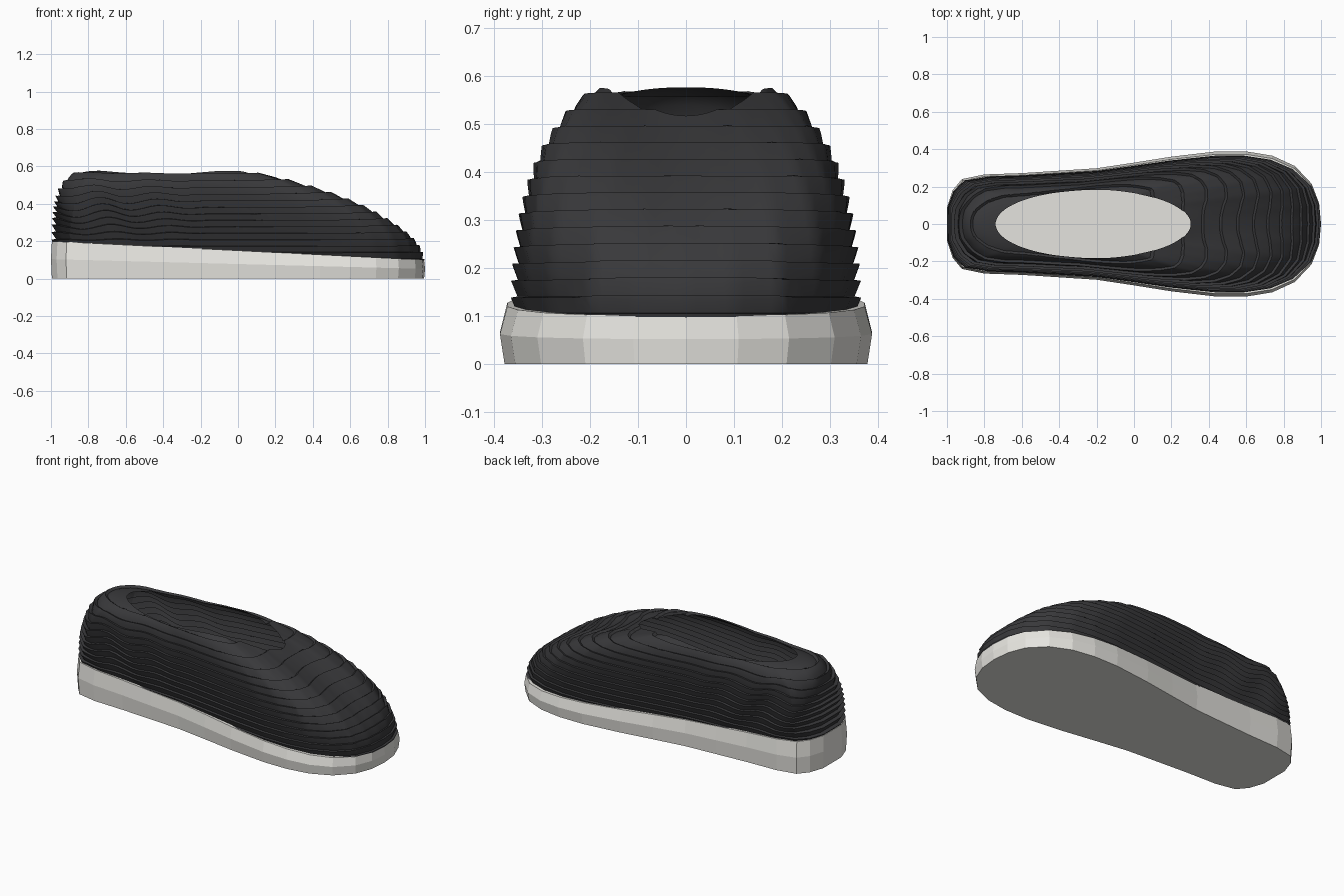
import bpy, bmesh
from math import atan2, sin, cos, pi
from mathutils import Vector

if "Cube" in bpy.data.objects:
    bpy.data.objects.remove(bpy.data.objects["Cube"])

# Half outline of the sole, toe to heel (x, half width)
HALF = [(1, 0), (.99, .11), (.95, .215), (.86, .31), (.74, .365), (.6, .388),
        (.44, .388), (.2, .36), (0, .328), (-.2, .298), (-.4, .285), (-.6, .272),
        (-.8, .265), (-.92, .24), (-.97, .18), (-1, .09)]
OUTLINE = HALF + [(x, -y) for x, y in HALF[:0:-1]]
# Height of the foot opening along its length
RIM = [(-.74, .57), (-.55, .56), (-.35, .555), (-.1, .57), (.02, .568), (.2, .535), (.3, .508)]
STEP, GAP, SUB, ROWS = .0345, .003, 5, 16


def sole_top(x):
    return .15 - .05 * x


def rim_z(x):
    x = min(max(x, RIM[0][0]), RIM[-1][0])
    for (a, za), (b, zb) in zip(RIM, RIM[1:]):
        if x <= b:
            return za + (zb - za) * (x - a) / (b - a)


def finish(bm, name, color):
    me = bpy.data.meshes.new(name)
    bm.to_mesh(me)
    bm.free()
    ob = bpy.data.objects.new(name, me)
    bpy.context.collection.objects.link(ob)
    mat = bpy.data.materials.new(name + "_material")
    mat.diffuse_color = (*color, 1)
    mat.use_nodes = True
    mat.node_tree.nodes["Principled BSDF"].inputs["Base Color"].default_value = mat.diffuse_color
    me.materials.append(mat)
    return ob


def bridge(bm, rings):
    n = len(rings[0])
    for lo, hi in zip(rings, rings[1:]):
        for i in range(n):
            j = (i + 1) % n
            bm.faces.new((lo[i], lo[j], hi[j], hi[i]))


# Sole: faceted wedge, slightly bulged at mid height
bm = bmesh.new()
rings = [[bm.verts.new((x * sx, y * sy, sole_top(x) * h)) for x, y in OUTLINE]
         for sx, sy, h in ((.995, .975, 0), (1, 1, .52), (.995, .96, 1))]
bridge(bm, rings)
bm.faces.new(rings[0][::-1])
bm.faces.new(rings[-1])
finish(bm, "sole", (.8, .79, .75))

# Upper: shell lofted from the sole edge to the oval opening
bm = bmesh.new()
rings = [[] for _ in range(ROWS + 1)]
for k, (x0, y0) in enumerate(OUTLINE):
    x1, y1 = OUTLINE[(k + 1) % len(OUTLINE)]
    for s in range(SUB):
        f = s / SUB
        x, y = x0 + (x1 - x0) * f, y0 + (y1 - y0) * f
        a = atan2(y / .33, x)
        base = Vector((x * (.985 if x > 0 else .972), y * .905, sole_top(x) - .004))
        rx = -.22 + .52 * cos(a)
        rim = Vector((rx, .18 * sin(a), rim_z(rx)))
        toe, heel = max(0, cos(a)) ** 2, max(0, -cos(a)) ** 2
        side = 1 - toe - heel
        rise = .42 * toe + .62 * side + .85 * heel
        reach = .42 * toe + .6 * side + .85 * heel
        drop = .25 * toe + .1 * side
        dz = rim.z - base.z
        p1 = base + Vector((0, 0, dz * rise))
        p2 = rim.lerp(base, reach)
        p2.z = rim.z - drop * dz
        for r in range(ROWS + 1):
            t = r / ROWS
            q = 1 - t
            rings[r].append(bm.verts.new(base * q**3 + p1 * (3 * q * q * t)
                                         + p2 * (3 * q * t * t) + rim * t**3))
bridge(bm, rings)

# Cut level lines, then push each band out towards its top edge
for k in range(3, 17):
    for z in (k * STEP, k * STEP + GAP):
        bmesh.ops.bisect_plane(bm, geom=bm.verts[:] + bm.edges[:] + bm.faces[:], dist=1e-5,
                               plane_co=(0, 0, z), plane_no=(0, 0, 1))
bm.normal_update()
moves = []
for v in bm.verts:
    x, y, z = v.co
    heel = min(max((-.1 - x) / .6, 0), 1)
    back = min(max((-.85 - x) / .1, 0), 1)
    tooth = ((z - GAP / 2) / STEP) % 1
    level = min(max((z - sole_top(x)) / (.57 - sole_top(x)), 0), 1)
    wave = .02 * heel * sin(pi * level) * sin(20 * x + 9 * z)
    moves.append(v.normal * tooth * (.015 + .012 * back) + Vector((0, 0, wave)))
for v, m in zip(bm.verts, moves):
    v.co += m
upper = finish(bm, "upper", (.04, .04, .043))
bpy.context.view_layer.objects.active = upper
upper.select_set(True)
bpy.ops.object.shade_smooth_by_angle(angle=.5)
